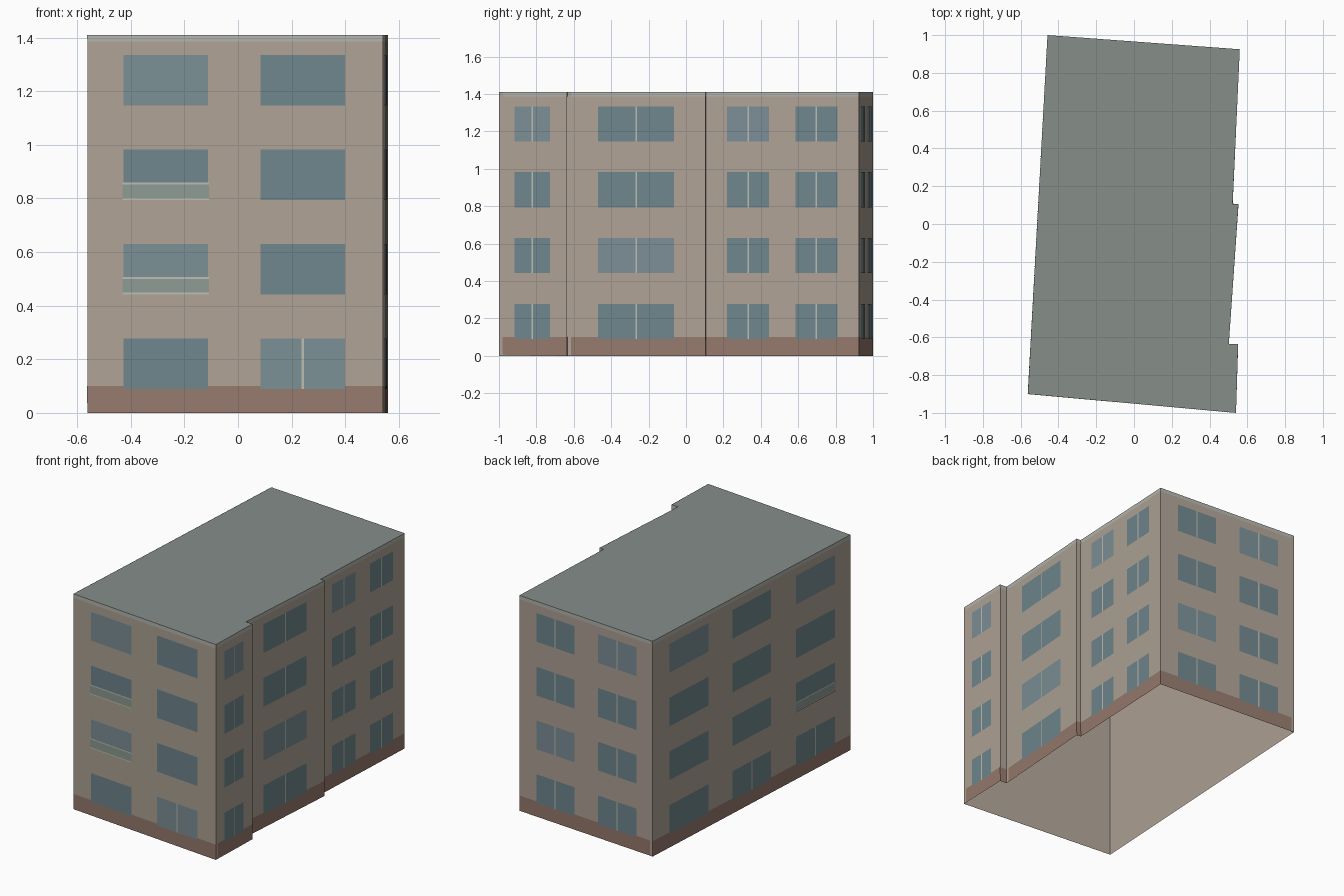
import bpy, bmesh, random
from mathutils import Vector, Color

if "Cube" in bpy.data.objects:
    bpy.data.objects.remove(bpy.data.objects["Cube"])

random.seed(4)
HEIGHT = 1.41
FLOORS = [0.09, 0.442, 0.794, 1.146]
WINDOW_H = 0.188

# Footprint, counter-clockwise from the front left corner
PLAN = [(-0.562, -0.90), (0.54, -1.0), (0.551, -0.637), (0.502, -0.635),
        (0.553, 0.105), (0.522, 0.107), (0.56, 0.925), (-0.458, 1.0)]
WALLS = [(Vector(a), Vector(b)) for a, b in zip(PLAN, PLAN[1:] + PLAN[:1])]
FRONT, RIGHT_A, RIGHT_B, RIGHT_C, BACK, LEFT = (WALLS[i] for i in (0, 1, 3, 5, 6, 7))


def material(name, r, g, b):
    """Material from the 0-255 tone seen on a lit face."""
    m = bpy.data.materials.new(name)
    lin = Color((r / 255, g / 255, b / 255)).from_srgb_to_scene_linear() / 0.77
    m.diffuse_color = (*lin, 1)
    m.use_nodes = True
    m.node_tree.nodes["Principled BSDF"].inputs["Base Color"].default_value = m.diffuse_color
    return m


def finish(bm, name, mat):
    mesh = bpy.data.meshes.new(name)
    bm.to_mesh(mesh)
    bm.free()
    mesh.materials.append(mat)
    obj = bpy.data.objects.new(name, mesh)
    bpy.context.collection.objects.link(obj)


def panel(bm, wall, t0, t1, z0, z1, off):
    """Flat rectangle lying just off a wall; t runs 0..1 along the wall."""
    a, b = wall
    d = (b - a).normalized()
    shift = Vector((d.y, -d.x, 0)) * off
    bm.faces.new([bm.verts.new(Vector((*a.lerp(b, t), z)) + shift)
                  for t, z in ((t0, z0), (t1, z0), (t1, z1), (t0, z1))])


def bands(name, z0, z1, off, mat):
    bm = bmesh.new()
    for w in WALLS:
        panel(bm, w, 0, 1, z0, z1, off)
    bmesh.ops.remove_doubles(bm, verts=bm.verts, dist=0.002)
    finish(bm, name, mat)


plaster = material("plaster", 155, 144, 132)
plinth = material("plinth", 133, 108, 96)
roofing = material("roofing", 119, 126, 122)
trim = material("trim", 160, 160, 154)
frame = material("frame", 168, 168, 158)
rail_glass = material("rail_glass", 126, 137, 131)
glass_mats = [material("glass_dark", 98, 119, 125), material("glass_light", 109, 127, 133)]

# Outer walls, open underneath, with plinth and roof-edge bands
bands("walls", 0, HEIGHT, 0, plaster)
bands("plinth_band", 0, 0.10, 0.0006, plinth)
bands("roof_edge_band", 1.385, HEIGHT, 0.0006, trim)

# Flat roof
bm = bmesh.new()
bm.faces.new([bm.verts.new((x, y, HEIGHT)) for x, y in PLAN])
finish(bm, "roof", roofing)

# Window columns: wall, start, end, floors with a centre mullion
ALL = (0, 1, 2, 3)
COLUMNS = [(FRONT, 0.123, 0.409, ()), (FRONT, 0.586, 0.873, (0,)),
           (RIGHT_A, 0.23, 0.755, ALL), (RIGHT_B, 0.224, 0.772, ALL),
           (RIGHT_C, 0.137, 0.413, ALL), (RIGHT_C, 0.584, 0.859, ALL),
           (BACK, 0.128, 0.414, ALL), (BACK, 0.59, 0.88, ALL),
           (LEFT, 0.085, 0.281, ()), (LEFT, 0.402, 0.598, (0,)),
           (LEFT, 0.724, 0.92, (0,))]
panes = [bmesh.new(), bmesh.new()]
mullions = bmesh.new()
for wall, t0, t1, split in COLUMNS:
    half = 0.004 / (wall[1] - wall[0]).length
    mid = (t0 + t1) / 2
    for i, z in enumerate(FLOORS):
        bm = panes[random.random() < (0.5 if i == 3 else 0.12)]
        panel(bm, wall, t0, t1, z, z + WINDOW_H, 0.0015)
        if i in split:
            panel(mullions, wall, mid - half, mid + half, z, z + WINDOW_H, 0.0025)
finish(panes[0], "dark_window_panes", glass_mats[0])
finish(panes[1], "light_window_panes", glass_mats[1])
finish(mullions, "window_mullions", frame)

# Balcony guards: glazed infill between two slim rails
infill, rails = bmesh.new(), bmesh.new()
for wall, t0, t1, floor in ((FRONT, 0.120, 0.412, 1), (FRONT, 0.120, 0.412, 2),
                            (LEFT, 0.722, 0.922, 1)):
    z = FLOORS[floor]
    panel(infill, wall, t0, t1, z, z + 0.06, 0.004)
    for zr in (z, z + 0.058):
        panel(rails, wall, t0, t1, zr, zr + 0.007, 0.005)
finish(infill, "balcony_infill", rail_glass)
finish(rails, "balcony_rails", frame)
